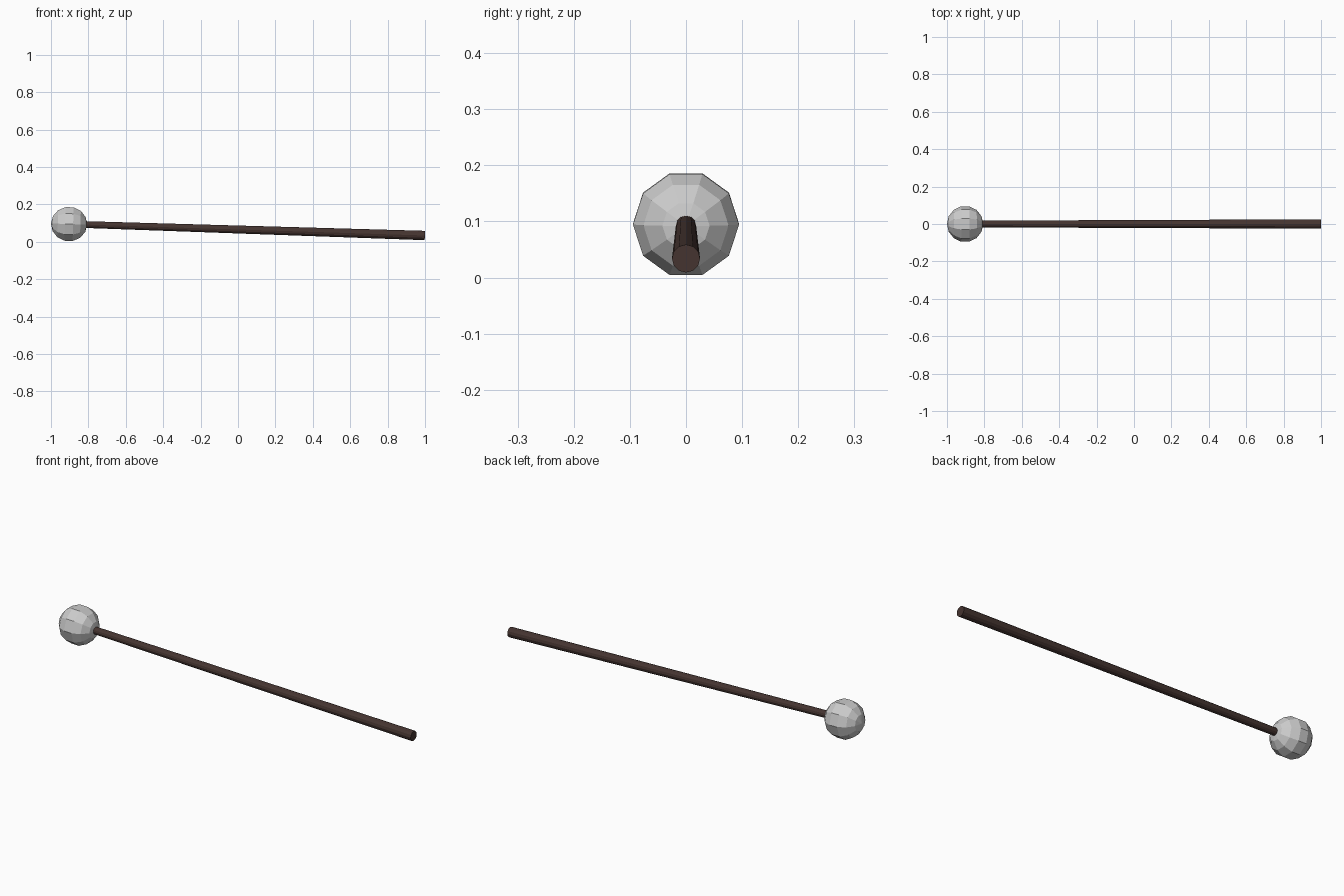
import bpy
from math import radians
from mathutils import Vector, Matrix

if "Cube" in bpy.data.objects:
    bpy.data.objects.remove(bpy.data.objects["Cube"])

BALL = Vector((-0.903, 0, 0.0952))   # centre of the head
BUTT = Vector((0.999, 0, 0.034))     # centre of the grip end
axis = (BUTT - BALL).normalized()
tilt = Vector((0, 0, 1)).rotation_difference(axis)


def place(obj, name, location):
    """Name a primitive and lay its z axis along the stick."""
    obj.name = name
    obj.rotation_mode = 'QUATERNION'
    obj.rotation_quaternion = tilt
    obj.location = location
    return obj


# Low-poly head, its poles on the stick axis
bpy.ops.mesh.primitive_uv_sphere_add(segments=10, ring_count=7, radius=0.097)
head = place(bpy.context.object, "ball_head", BALL)
# turn so one row of corners points straight up
head.data.transform(Matrix.Rotation(radians(0), 4, 'Z'))

# Tapered stick, thicker at the grip end, sunk slightly into the head
start = BALL + axis * 0.07
bpy.ops.mesh.primitive_cone_add(vertices=12, radius1=0.018, radius2=0.025,
                                depth=(BUTT - start).length)
stick = place(bpy.context.object, "stick", (start + BUTT) / 2)

wood = bpy.data.materials.new("dark_wood")
wood.diffuse_color = (0.06, 0.035, 0.03, 1)
wood.use_nodes = True
wood.node_tree.nodes["Principled BSDF"].inputs["Base Color"].default_value = wood.diffuse_color
stick.data.materials.append(wood)
